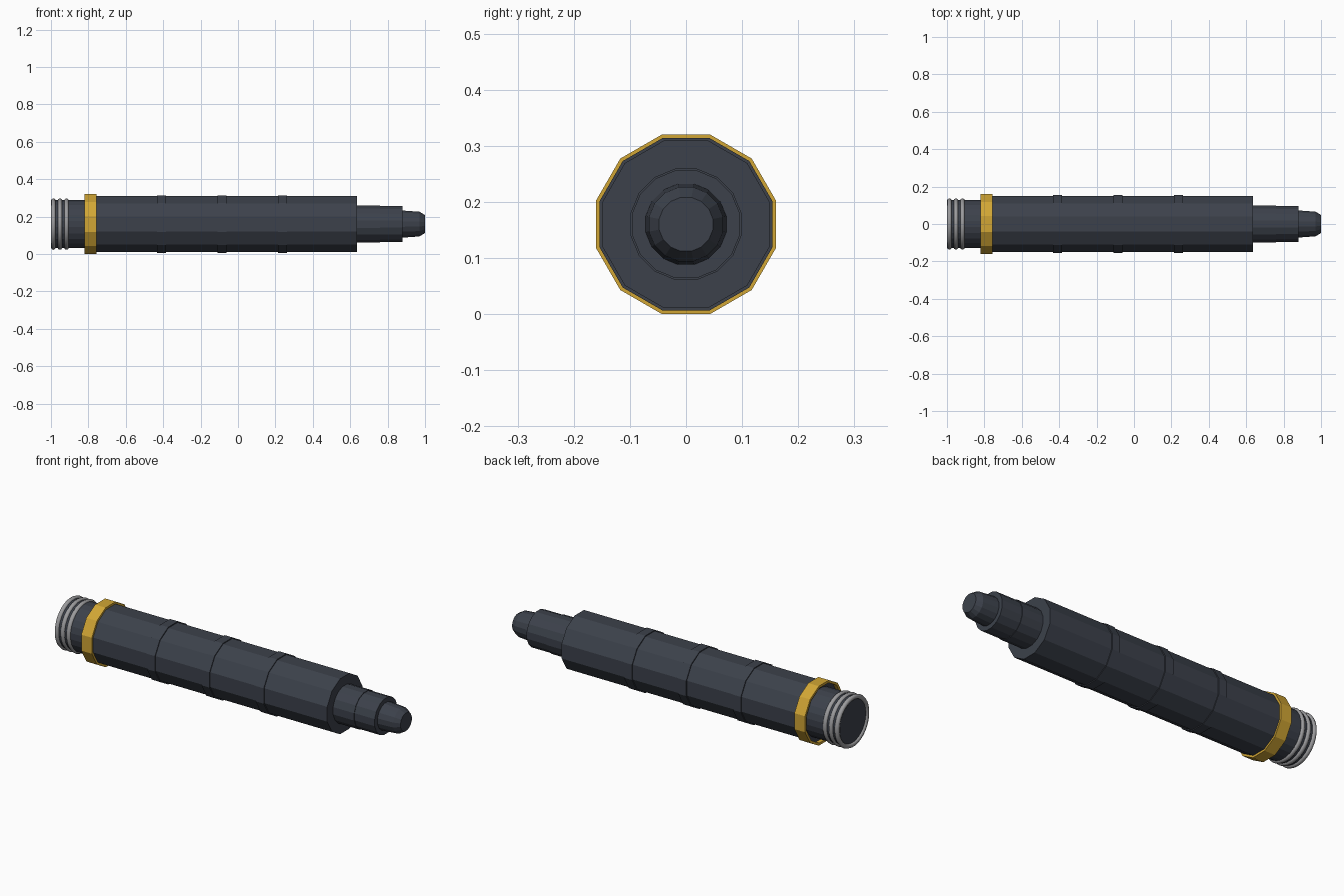
import bpy, bmesh, math

AXIS_Z = 0.16

cube = bpy.data.objects.get("Cube")
if cube:
    bpy.data.objects.remove(cube)


def material(name, rgb):
    mat = bpy.data.materials.new(name)
    mat.use_nodes = True
    color = (*rgb, 1)
    mat.diffuse_color = color
    mat.node_tree.nodes["Principled BSDF"].inputs["Base Color"].default_value = color
    return mat


DARK = material("dark slate", (0.045, 0.053, 0.07))
GOLD = material("gold", (0.64, 0.38, 0.035))
SILVER = material("silver grey", (0.33, 0.33, 0.34))


def lathe(name, profile, sides, mat, closed=False):
    """Spin (x, apothem) points round the long axis, with a flat side on top."""
    bm = bmesh.new()
    rings = []
    for x, apothem in profile:
        r = apothem / math.cos(math.pi / sides)
        angles = [(i + 0.5) * math.tau / sides for i in range(sides)]
        rings.append([bm.verts.new((x, r * math.sin(a), AXIS_Z + r * math.cos(a)))
                      for a in angles])
    pairs = list(zip(rings, rings[1:]))
    if closed:
        pairs.append((rings[-1], rings[0]))
    else:
        bm.faces.new(rings[0])
        bm.faces.new(rings[-1])
    for a, b in pairs:
        for i in range(sides):
            j = (i + 1) % sides
            bm.faces.new((a[i], a[j], b[j], b[i]))
    bmesh.ops.recalc_face_normals(bm, faces=bm.faces)
    mesh = bpy.data.meshes.new(name)
    bm.to_mesh(mesh)
    bm.free()
    mesh.materials.append(mat)
    obj = bpy.data.objects.new(name, mesh)
    bpy.context.collection.objects.link(obj)
    return obj


# Twelve-sided grip with its raised bands
lathe("grip_body", [(-0.80, 0.149), (0.635, 0.149)], 12, DARK)
for i, x in enumerate((-0.41, -0.085, 0.237)):
    lathe(f"grip_band_{i + 1}", [(x - 0.024, 0.154), (x + 0.024, 0.154)], 12, DARK)

# Gold collar, open around the neck
lathe("gold_collar", [(-0.82, 0.16), (-0.757, 0.16), (-0.757, 0.147), (-0.82, 0.147)],
      12, GOLD, closed=True)

# Rear neck and its three rounded thread rings
lathe("rear_neck", [(-0.99, 0.128), (-0.79, 0.128)], 24, DARK)
for i, x in enumerate((-0.987, -0.952, -0.917)):
    section = [(x + 0.0125 * math.cos(k * math.tau / 8),
                0.125 + 0.0125 * math.sin(k * math.tau / 8)) for k in range(8)]
    ring = lathe(f"thread_ring_{i + 1}", section, 32, SILVER, closed=True)
    for face in ring.data.polygons:
        face.use_smooth = True

# Stepped nose and tapered tip
lathe("nose_sleeve", [(0.62, 0.099), (0.76, 0.099), (0.76, 0.096), (0.88, 0.096)], 16, DARK)
lathe("nose_tip", [(0.87, 0.072), (0.885, 0.072), (0.97, 0.066), (1.0, 0.048)], 16, DARK)
